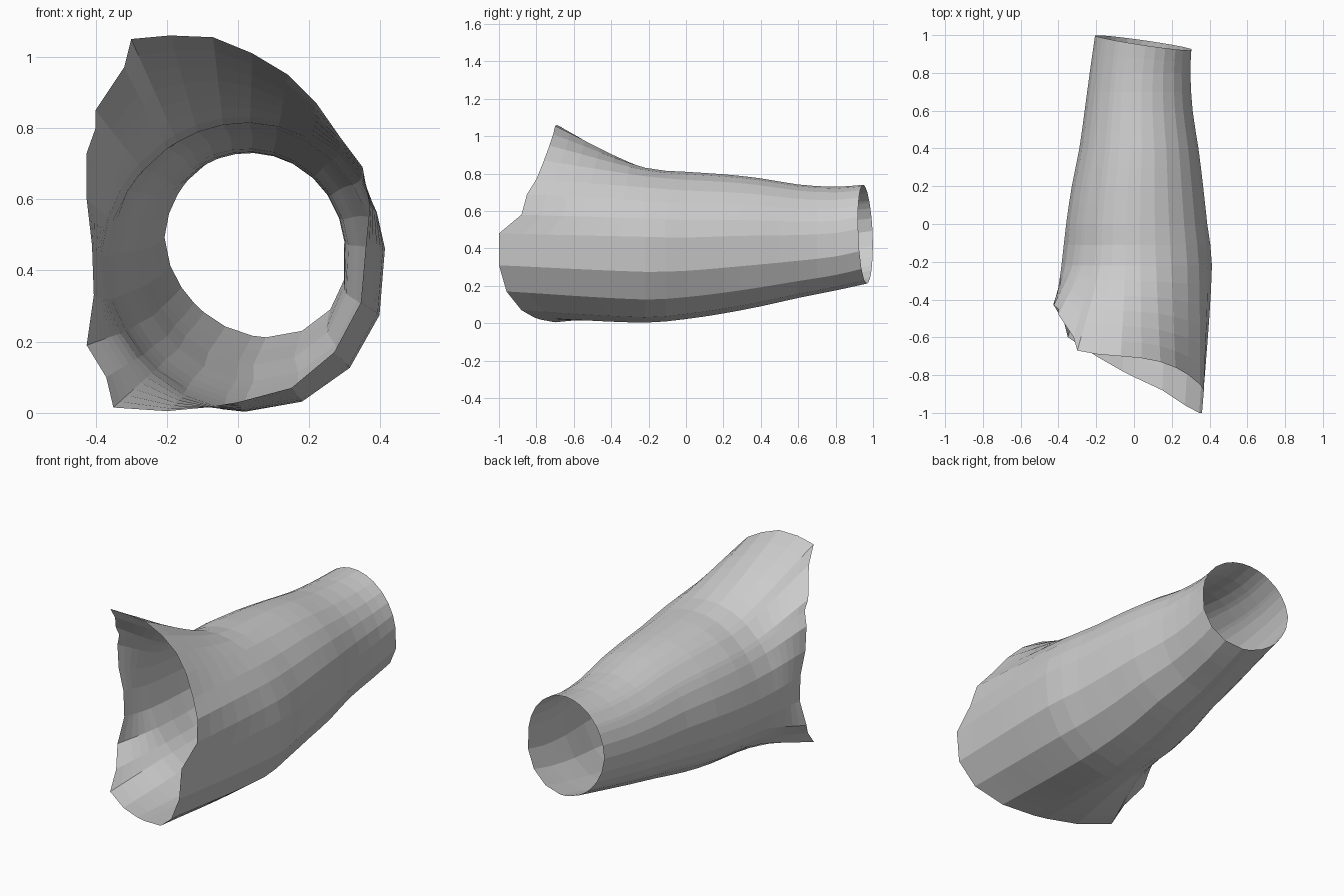
import bpy, bmesh
from math import sin, cos, atan2

if "Cube" in bpy.data.objects:
    bpy.data.objects.remove(bpy.data.objects["Cube"])

# Ragged slanted front opening, traced as a loop (x, y, z)
RIM = [(.37, -.88, .58), (.36, -1.0, .48), (.345, -1.0, .31), (.27, -.96, .17), (.15, -.88, .07),
       (.0, -.81, .03), (-.06, -.78, .02), (-.2, -.70, .005), (-.35, -.60, .015), (-.37, -.52, .10),
       (-.425, -.43, .19), (-.405, -.40, .33), (-.41, -.40, .47), (-.425, -.42, .60), (-.425, -.43, .73),
       (-.40, -.45, .80), (-.40, -.48, .85), (-.32, -.60, .97), (-.30, -.67, 1.05), (-.19, -.69, 1.06),
       (-.07, -.70, 1.055), (.04, -.71, 1.01), (.14, -.73, .95), (.22, -.76, .87), (.29, -.80, .77),
       (.35, -.85, .69)]

# Tube cross-sections: y, x min, x max, z min, z max, sideways shift of underside
SECTIONS = [(-.22, -.385, .415, .003, .832, .02), (0, -.36, .39, .022, .81, .02),
            (.2, -.33, .368, .052, .797, .02), (.4, -.29, .343, .09, .775, .03),
            (.6, -.262, .312, .135, .742, .03), (.8, -.235, .30, .175, .73, .04),
            (.96, -.207, .305, .212, .74, .04)]


def section_point(sec, a):
    y, x0, x1, z0, z1, shift = sec
    x = (x0 + x1) / 2 + (x1 - x0) / 2 * cos(a) + shift * max(0, -sin(a))
    z = (z0 + z1) / 2 + (z1 - z0) / 2 * sin(a)
    if sec is SECTIONS[-1]:          # slanted back opening
        y += -.15 * (x - .05) - .05 * (z - .475)
    return (x, y, z)


def smooth(knots, i, t):
    """Cubic interpolation between knots i and i+1, driven by y."""
    def slope(k, c):
        lo, hi = knots[max(k - 1, 0)], knots[min(k + 1, len(knots) - 1)]
        return (hi[c] - lo[c]) / (hi[1] - lo[1])
    p, q = knots[i], knots[i + 1]
    h = q[1] - p[1]
    out = [0, p[1] + h * t, 0]
    for c in (0, 2):
        out[c] = ((2*t**3 - 3*t*t + 1) * p[c] + (t**3 - 2*t*t + t) * h * slope(i, c)
                  + (3*t*t - 2*t**3) * q[c] + (t**3 - t*t) * h * slope(i + 1, c))
    out[2] = max(out[2], 0)
    return out


# Loft one lengthwise strand from each rim point to the back opening
bm = bmesh.new()
strands = []
for x, y, z in RIM:
    a = atan2((z - .44) / .43, (x - .015) / .40)
    knots = [(x, y, z)] + [section_point(s, a) for s in SECTIONS]
    pts = []
    for i in range(len(knots) - 1):
        n = 6 if i == 0 else 2
        pts += [smooth(knots, i, k / n) for k in range(n)]
    pts.append(knots[-1])
    strands.append([bm.verts.new(p) for p in pts])

for i, s in enumerate(strands):
    r = strands[i - 1]
    for k in range(len(s) - 1):
        bm.faces.new((s[k], r[k], r[k + 1], s[k + 1]))
bmesh.ops.recalc_face_normals(bm, faces=bm.faces)

mesh = bpy.data.meshes.new("sleeve")
bm.to_mesh(mesh)
bm.free()
sleeve = bpy.data.objects.new("sleeve", mesh)
bpy.context.collection.objects.link(sleeve)
